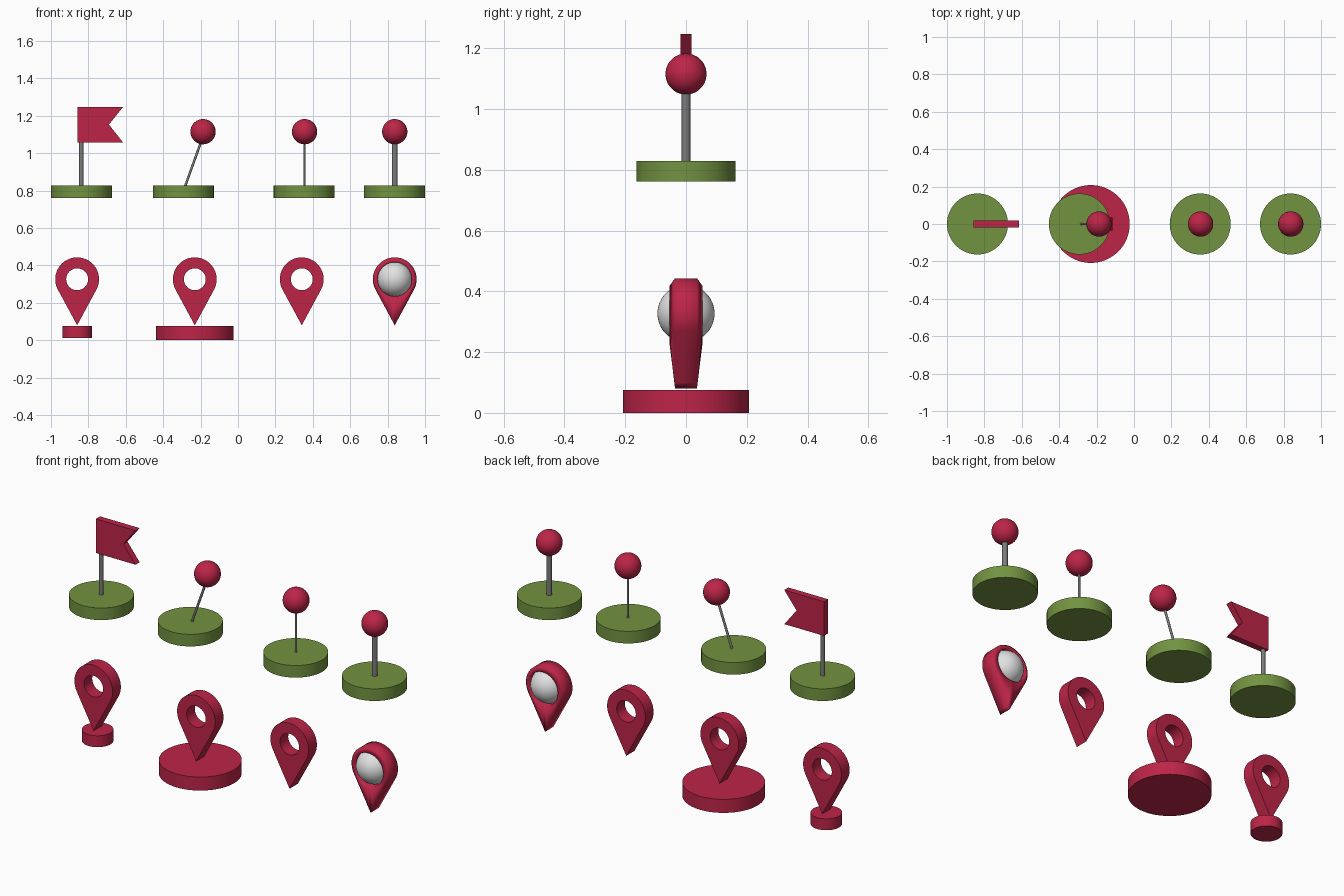
import bpy, bmesh, math
from mathutils import Vector

if "Cube" in bpy.data.objects:
    bpy.data.objects.remove(bpy.data.objects["Cube"])


def material(name, rgb):
    m = bpy.data.materials.new(name)
    m.diffuse_color = (*rgb, 1)
    m.use_nodes = True
    m.node_tree.nodes["Principled BSDF"].inputs["Base Color"].default_value = m.diffuse_color
    return m


RED = material("crimson red", (0.51, 0.018, 0.064))
GREEN = material("leaf green", (0.168, 0.292, 0.052))
GREY = material("steel grey", (0.20, 0.20, 0.20))
WHITE = material("off white", (0.76, 0.76, 0.76))


def finish(bm, name, mat, angle=35):
    bmesh.ops.recalc_face_normals(bm, faces=bm.faces[:])
    me = bpy.data.meshes.new(name)
    bm.to_mesh(me)
    bm.free()
    ob = bpy.data.objects.new(name, me)
    bpy.context.collection.objects.link(ob)
    me.materials.append(mat)
    bpy.ops.object.select_all(action='DESELECT')
    ob.select_set(True)
    bpy.context.view_layer.objects.active = ob
    bpy.ops.object.shade_smooth_by_angle(angle=math.radians(angle))
    return ob


def rod(name, a, b, r, mat, sides=64):
    """Capped cylinder between two points."""
    a, b = Vector(a), Vector(b)
    bm = bmesh.new()
    bmesh.ops.create_cone(bm, cap_ends=True, segments=sides, radius1=r, radius2=r,
                          depth=(b - a).length)
    rot = (b - a).to_track_quat('Z', 'Y').to_matrix()
    bmesh.ops.rotate(bm, verts=bm.verts, matrix=rot)
    bmesh.ops.translate(bm, verts=bm.verts, vec=(a + b) / 2)
    return finish(bm, name, mat)


def ball(name, c, r, mat):
    bm = bmesh.new()
    bmesh.ops.create_uvsphere(bm, u_segments=48, v_segments=24, radius=r)
    bmesh.ops.translate(bm, verts=bm.verts, vec=c)
    return finish(bm, name, mat)


HEAD_Z, HEAD_R, TIP_Z = 0.326, 0.117, 0.08


def marker(name, x, hole, y_out, y_in, angle):
    """Teardrop ring: straight sides tangent to a round head, round hole through it."""
    n = 64
    d = HEAD_Z - TIP_Z
    t = math.asin(HEAD_R / d)          # tangent points lie at angles -t and pi + t
    angs = [-t + (math.pi + 2 * t) * i / (n - 1) for i in range(n)]
    outer = [(HEAD_R * math.cos(a), HEAD_R * math.sin(a)) for a in angs] + [(0, -d)]
    inner = [(hole * math.cos(a), hole * math.sin(a)) for a in angs]
    # extra points round the lower part of the hole and along the straight sides
    low = 10
    right_out, right_in = [], []
    a0, a1 = math.pi + t, 1.5 * math.pi
    p0, p1 = Vector(outer[n - 1]), Vector((0, -d))
    for i in range(1, low):
        f = i / low
        right_out.append(tuple(p0.lerp(p1, f)))
        a = a0 + (a1 - a0) * f
        right_in.append((hole * math.cos(a), hole * math.sin(a)))
    flip = lambda pts: [(-u, v) for u, v in reversed(pts)]
    outer = outer[:n] + right_out + [(0, -d)] + flip(right_out)
    inner = inner + right_in + [(0, -hole)] + flip(right_in)
    bm = bmesh.new()
    mk = lambda pts, y: [bm.verts.new((x + u, y, HEAD_Z + v)) for u, v in pts]
    rings = [mk(outer, -y_out), mk(inner, -y_in), mk(inner, y_in), mk(outer, y_out)]
    k = len(outer)
    for r in range(4):
        p, q = rings[r], rings[(r + 1) % 4]
        for i in range(k):
            j = (i + 1) % k
            bm.faces.new((p[i], p[j], q[j], q[i]))
    return finish(bm, name, RED, angle)


# Lower row: map markers, two with bases
marker("marker_small_base", -0.86, 0.0585, 0.036, 0.036, 35)
rod("small_base", (-0.86, 0, 0.012), (-0.86, 0, 0.075), 0.079, RED)
marker("marker_wide_base", -0.231, 0.0585, 0.036, 0.036, 35)
rod("wide_base", (-0.231, 0, 0), (-0.231, 0, 0.075), 0.208, RED)
marker("marker_plain", 0.341, 0.0585, 0.036, 0.036, 35)
# Domed marker with a white ball in its opening, smooth all over
marker("marker_ball_holder", 0.838, 0.091, 0.036, 0.055, 180)
ball("marker_ball", (0.838, 0, 0.327), 0.094, WHITE)

# Upper row: green discs
for name, x in (("flag", -0.837), ("leaning", -0.292), ("thin", 0.354), ("thick", 0.837)):
    rod(name + "_disc", (x, 0, 0.761), (x, 0, 0.828), 0.163, GREEN)

# Pins and ball heads
for name, x0, x1, r in (("leaning", -0.284, -0.187, 0.0065), ("thin", 0.356, 0.356, 0.0055),
                        ("thick", 0.838, 0.838, 0.0145)):
    rod(name + "_pin", (x0, 0, 0.82), (x1, 0, 1.09), r, GREY, 32)
    ball(name + "_pin_head", (x1, 0, 1.115), 0.0675, RED)

# Flag pole and swallow-tailed flag
rod("flag_pole", (-0.838, 0, 0.82), (-0.838, 0, 1.10), 0.0115, GREY, 32)
bm = bmesh.new()
outline = [(-0.858, 1.058), (-0.615, 1.058), (-0.69, 1.153), (-0.615, 1.247), (-0.858, 1.247)]
face = bm.faces.new([bm.verts.new((u, -0.018, v)) for u, v in outline])
ext = bmesh.ops.extrude_face_region(bm, geom=[face])
bmesh.ops.translate(bm, vec=(0, 0.036, 0),
                    verts=[g for g in ext["geom"] if isinstance(g, bmesh.types.BMVert)])
finish(bm, "flag", RED)
